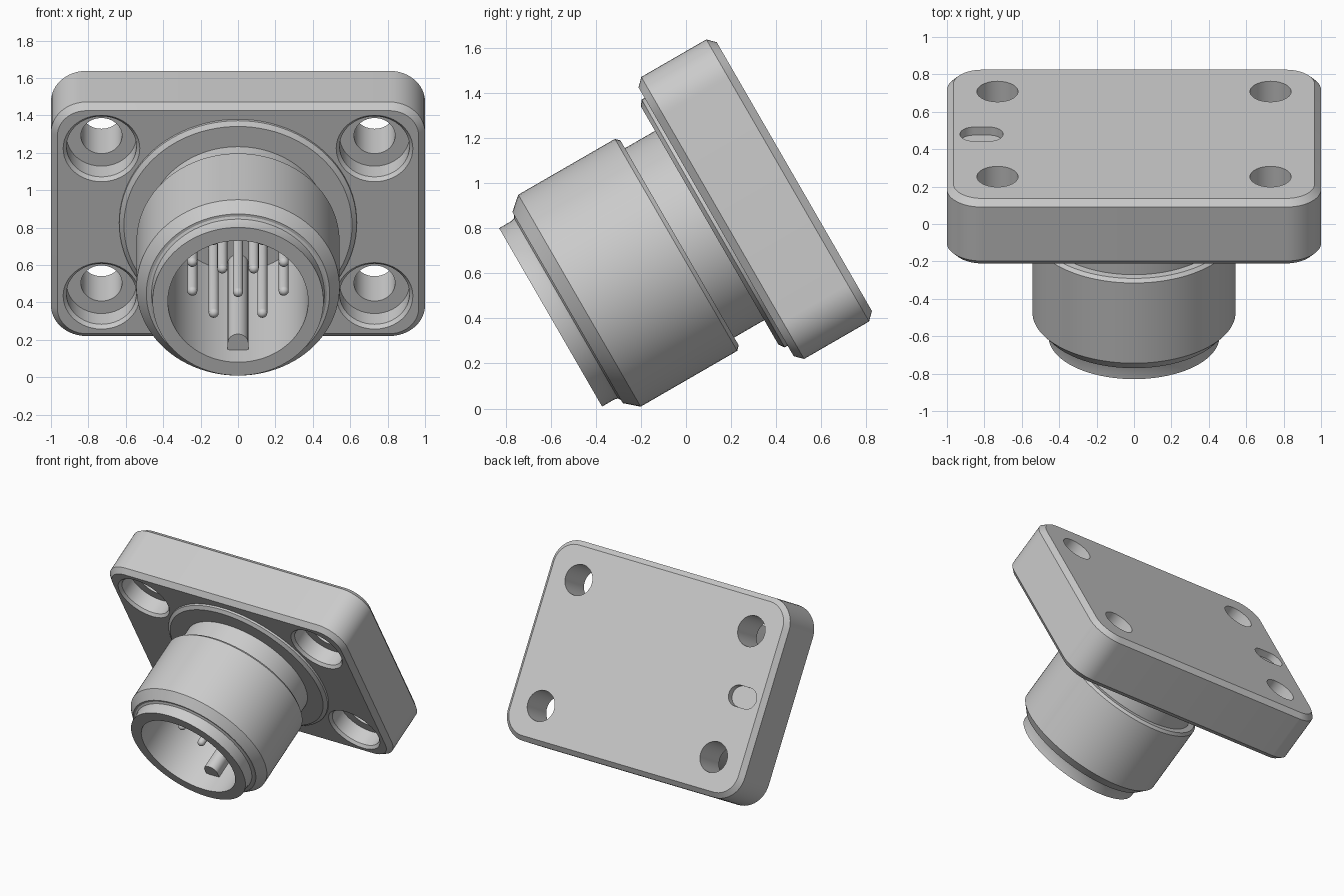
import bpy, bmesh, math
from mathutils import Matrix

if "Cube" in bpy.data.objects:
    bpy.data.objects.remove(bpy.data.objects["Cube"], do_unlink=True)

metal = bpy.data.materials.new("grey metal")
metal.use_nodes = True
GREY = (0.6, 0.6, 0.6, 1)
metal.diffuse_color = GREY
metal.node_tree.nodes["Principled BSDF"].inputs["Base Color"].default_value = GREY

# Parts are built along local z (connector axis), then the whole is tilted
TILT = (Matrix.Rotation(math.radians(120), 4, 'X')
        @ Matrix.Translation((0, 0.651, 0)))


def finish(name, bm, helper=False):
    bmesh.ops.recalc_face_normals(bm, faces=bm.faces)
    mesh = bpy.data.meshes.new(name)
    bm.to_mesh(mesh)
    bm.free()
    mesh.materials.append(metal)
    obj = bpy.data.objects.new(name, mesh)
    bpy.context.collection.objects.link(obj)
    obj.matrix_world = TILT
    if helper:
        obj.hide_render = True
        obj.hide_set(True)
    return obj


def lathe(bm, profile, at=(0, 0), steps=64):
    """Revolve (radius, height) points that start and end on the axis."""
    rings = []
    for r, h in profile:
        n = 1 if r == 0 else steps
        rings.append([bm.verts.new((at[0] + r * math.cos(math.tau * i / steps),
                                    at[1] + r * math.sin(math.tau * i / steps), h))
                      for i in range(n)])
    for a, b in zip(rings, rings[1:]):
        for i in range(steps):
            j = (i + 1) % steps
            quad = [a[i % len(a)], a[j % len(a)], b[j % len(b)], b[i % len(b)]]
            bm.faces.new(list(dict.fromkeys(quad)))


def rounded_outline(hx, hy, radius, steps=12):
    pts = []
    for k, (sx, sy) in enumerate([(1, 1), (-1, 1), (-1, -1), (1, -1)]):
        for i in range(steps + 1):
            a = math.pi / 2 * (k + i / steps)
            pts.append((sx * (hx - radius) + radius * math.cos(a),
                        sy * (hy - radius) + radius * math.sin(a)))
    return pts


def loft(bm, layers):
    """Bridge equal-length outlines given as (points, height) and cap the ends."""
    loops = [[bm.verts.new((x, y, h)) for x, y in pts] for pts, h in layers]
    for a, b in zip(loops, loops[1:]):
        for i in range(len(a)):
            j = (i + 1) % len(a)
            bm.faces.new((a[i], a[j], b[j], b[i]))
    bm.faces.new(loops[0])
    bm.faces.new(loops[-1])


BACK, FRONT, CH = -0.931, -0.53, 0.034

# Flange plate with chamfered edges
bm = bmesh.new()
outer = rounded_outline(1, 0.7225, 0.19)
inner = rounded_outline(1 - CH, 0.7225 - CH, 0.19 - CH)
loft(bm, [(inner, BACK), (outer, BACK + CH), (outer, FRONT - CH), (inner, FRONT)])
plate = finish("flange_plate", bm)

# Cutters: counterbored screw holes, centre bore, rear slot
bm = bmesh.new()
for sx in (-1, 1):
    for sy in (-1, 1):
        lathe(bm, [(0, -0.45), (0.205, -0.45), (0.205, FRONT), (0.187, -0.55),
                   (0.187, -0.665), (0.11, -0.665), (0.11, -1), (0, -1)],
              at=(0.73 * sx, 0.455 * sy), steps=48)
lathe(bm, [(0, -0.45), (0.41, -0.45), (0.41, -0.7), (0, -0.7)])
slot = [(x - 0.815, y) for x, y in rounded_outline(0.115, 0.075, 0.074)]
loft(bm, [(slot, -1), (slot, BACK + 0.05)])
cutter = finish("hole_cutter", bm, helper=True)
cut = plate.modifiers.new("holes", 'BOOLEAN')
cut.object = cutter
cut.solver = 'EXACT'

# Socket shell with raised seat ring, neck, body, rim and deep cavity
bm = bmesh.new()
lathe(bm, [(0, -0.66), (0.375, -0.66), (0.375, 0.318), (0.457, 0.318),
           (0.457, 0.255), (0.462, 0.238), (0.475, 0.231), (0.49, 0.231),
           (0.543, 0.17), (0.543, -0.325), (0.525, -0.343), (0.485, -0.343),
           (0.485, -0.497), (0.61, -0.497), (0.635, -0.515), (0.635, -0.545),
           (0.4, -0.545), (0.4, -0.69), (0, -0.69)], steps=96)
shell = finish("socket_shell", bm)

# Contact pins: outer ring of eight and inner ring of three, with round tips
PIN_R, TIP = 0.027, 0.076
spots = [(0.26, s * a) for s in (-1, 1) for a in (30, 70, 110, 150)]
spots += [(0.097, a) for a in (0, 120, 240)]
dome = [(PIN_R * math.cos(t), TIP - PIN_R + PIN_R * math.sin(t))
        for t in (math.radians(18 * i) for i in range(5))]
bm = bmesh.new()
for ring, angle in spots:
    a = math.radians(angle)
    lathe(bm, [(0, -0.67), (PIN_R, -0.67)] + dome + [(0, TIP)],
          at=(ring * math.sin(a), -ring * math.cos(a)), steps=20)
pins = finish("contact_pins", bm)

# Keying rib along the cavity wall
bm = bmesh.new()
rib = [(0.055 * math.cos(math.pi * i / 12), -0.33 + 0.055 * math.sin(math.pi * i / 12))
       for i in range(13)] + [(-0.055, -0.385), (0.055, -0.385)]
loft(bm, [(rib, -0.67), (rib, 0.19)])
key = finish("keying_rib", bm)

# Smooth curved walls, keep chamfers and rims crisp
bpy.ops.object.select_all(action='DESELECT')
for obj in (plate, shell, pins, key):
    obj.select_set(True)
bpy.context.view_layer.objects.active = plate
bpy.ops.object.modifier_apply(modifier="holes")
bpy.ops.object.shade_smooth_by_angle(angle=math.radians(25))
bpy.data.objects.remove(cutter, do_unlink=True)
